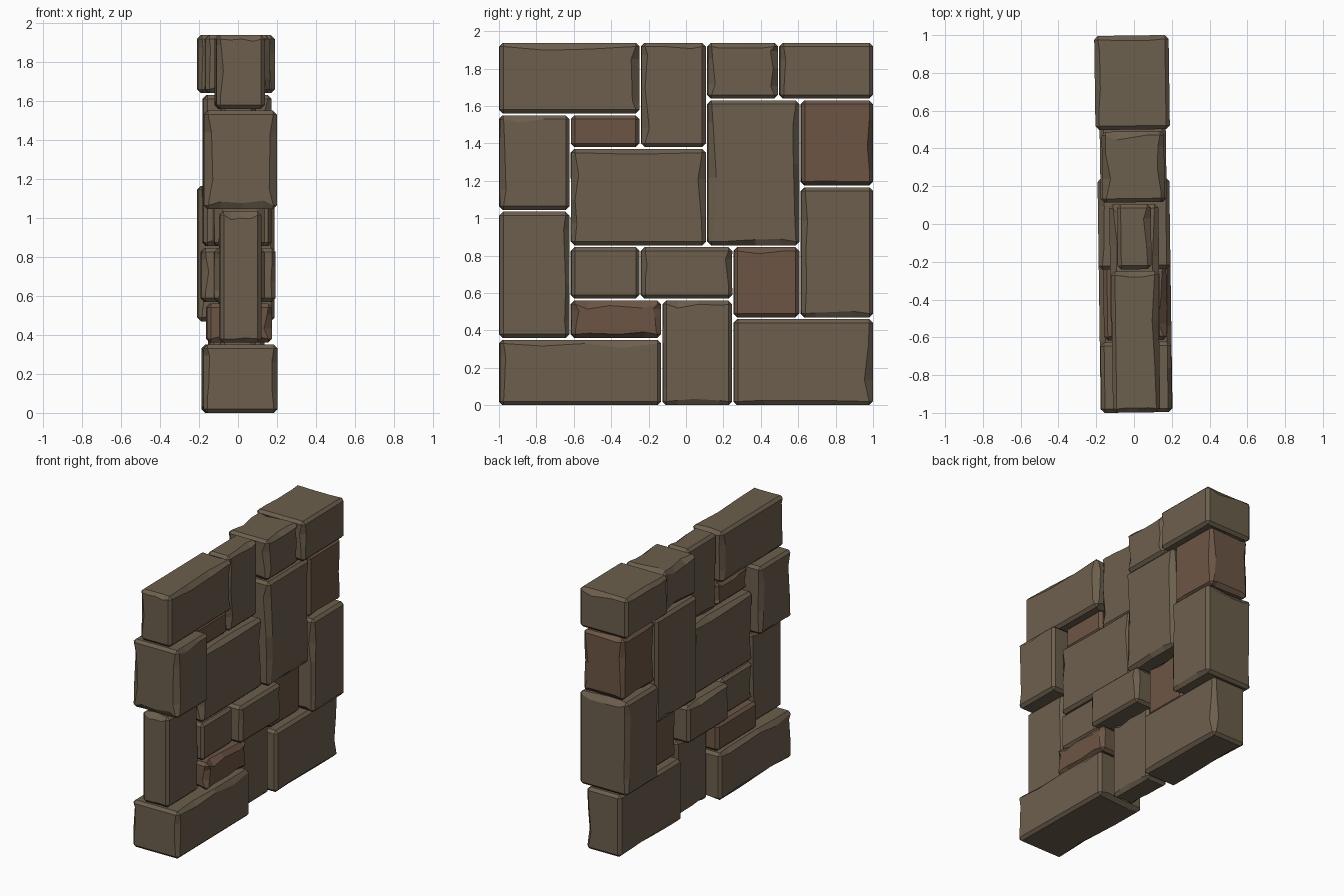
import bpy, bmesh, random
from mathutils import Vector, Matrix

if "Cube" in bpy.data.objects:
    bpy.data.objects.remove(bpy.data.objects["Cube"])

random.seed(7)
GAP, CHAMFER, TURN = 0.005, 0.02, 0.014


def material(name, rgb):
    m = bpy.data.materials.new(name)
    m.diffuse_color = (*rgb, 1)
    m.use_nodes = True
    m.node_tree.nodes["Principled BSDF"].inputs["Base Color"].default_value = m.diffuse_color
    return m


taupe = material("taupe_stone", (0.15, 0.115, 0.075))
brown = material("brown_stone", (0.15, 0.092, 0.06))


def chip_edge(bm, face, half):
    """Break a long chamfer strip into pieces and push points into the block faces."""
    longs = sorted(face.edges, key=lambda e: e.calc_length())[-2:]
    axis = max(range(3), key=lambda i: abs(longs[0].verts[0].co[i] - longs[0].verts[1].co[i]))
    count = random.choice((2, 3))
    fracs = [(k + random.uniform(0.25, 0.75)) / count for k in range(count)]
    rows = []
    for e in longs:
        start, end = sorted(e.verts, key=lambda v: v.co[axis])
        row, done = [], 0.0
        for f in fracs:
            edge = bm.edges.get((start, end))
            _, v = bmesh.utils.edge_split(edge, start, (f - done) / (1 - done))
            row.append(v)
            start, done = v, f
        rows.append(row)
    for a, b in zip(*rows):
        bmesh.ops.connect_verts(bm, verts=[a, b])
    for row in rows:
        # move within the plane of the big face so it stays flat
        others = [i for i in range(3) if i != axis]
        inward = max(others, key=lambda i: half[i] - abs(row[0].co[i]))
        for v in row:
            step = random.choice((0, 0.006, 0.012, 0.022)) * random.uniform(0.7, 1.2)
            v.co[inward] -= step if v.co[inward] > 0 else -step


def stone(name, y0, y1, z0, z1, depth, mat):
    half = Vector((depth, (y1 - y0) / 2 - GAP, (z1 - z0) / 2 - GAP))
    bm = bmesh.new()
    bmesh.ops.create_cube(bm, size=2)
    bmesh.ops.scale(bm, vec=half, verts=bm.verts)
    bmesh.ops.bevel(bm, geom=bm.edges[:], offset=CHAMFER, segments=1,
                    affect='EDGES', profile=0.5)
    bm.normal_update()
    strips = [f for f in bm.faces if sum(abs(c) > 0.1 for c in f.normal) == 2]
    for f in strips:
        if random.random() < 0.5:
            chip_edge(bm, f, half)
    bmesh.ops.recalc_face_normals(bm, faces=bm.faces)
    centre = Vector((0, (y0 + y1) / 2, (z0 + z1) / 2))
    bm.transform(Matrix.Rotation(TURN, 4, 'Z') @ Matrix.Translation(centre))
    me = bpy.data.meshes.new(name)
    bm.to_mesh(me)
    bm.free()
    me.materials.append(mat)
    bpy.context.collection.objects.link(bpy.data.objects.new(name, me))


L, R, B, T = -1.003, 1.003, -0.005, 1.943

# Each course: name, y range, z range, half thickness, material
stones = [
    # top course
    ("top_long_stone", L, -0.245, 1.555, T, 0.125, taupe),
    ("top_tall_stone", -0.245, 0.11, 1.375, T, 0.09, taupe),
    ("top_small_stone", 0.11, 0.495, 1.635, T, 0.165, taupe),
    ("top_corner_stone", 0.495, R, 1.635, T, 0.197, taupe),
    # middle courses
    ("upper_front_stone", L, -0.62, 1.04, 1.555, 0.187, taupe),
    ("upper_brown_filler", -0.62, -0.245, 1.375, 1.555, 0.085, brown),
    ("large_centre_stone", -0.62, 0.11, 0.85, 1.375, 0.13, taupe),
    ("tall_centre_stone", 0.11, 0.61, 0.85, 1.635, 0.175, taupe),
    ("rear_brown_stone", 0.61, R, 1.17, 1.635, 0.165, brown),
    ("rear_tall_stone", 0.61, R, 0.465, 1.17, 0.197, taupe),
    ("lower_front_stone", L, -0.62, 0.355, 1.04, 0.107, taupe),
    ("small_centre_stone", -0.62, -0.245, 0.565, 0.85, 0.13, taupe),
    ("protruding_stone", -0.245, 0.25, 0.565, 0.85, 0.19, taupe),
    ("lower_brown_stone", 0.25, 0.61, 0.465, 0.85, 0.095, brown),
    ("lower_brown_filler", -0.62, -0.13, 0.355, 0.565, 0.167, brown),
    # bottom course
    ("base_front_stone", L, -0.13, B, 0.355, 0.19, taupe),
    ("base_tall_stone", -0.13, 0.25, B, 0.565, 0.09, taupe),
    ("base_rear_stone", 0.25, R, B, 0.465, 0.14, taupe),
]
for s in stones:
    stone(*s)
